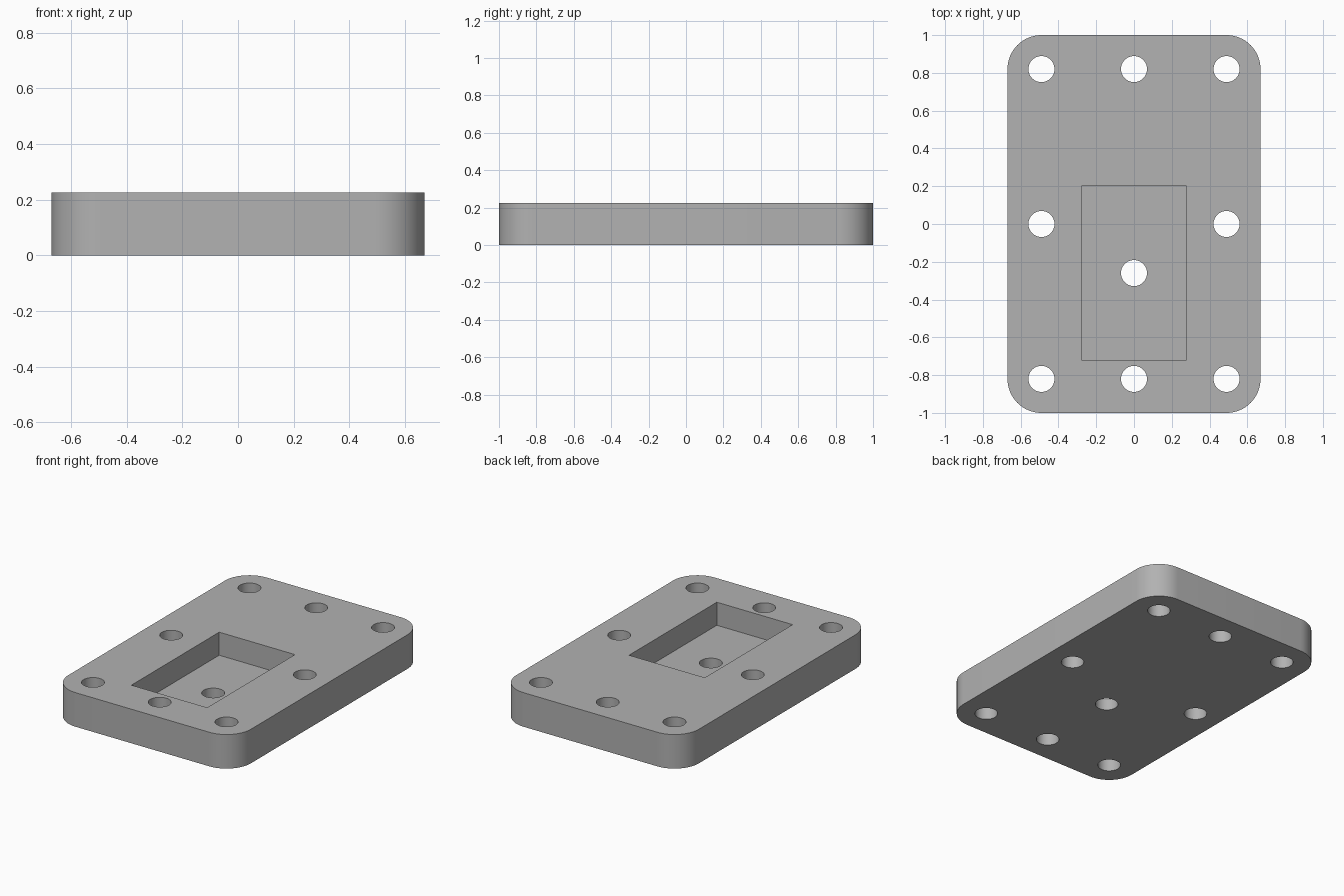
import bpy
import bmesh
import math

default = bpy.data.objects.get("Cube")
if default:
    bpy.data.objects.remove(default, do_unlink=True)

WIDTH, LENGTH, HEIGHT = 1.34, 2.0, 0.226
CORNER_RADIUS = 0.18
HOLE_RADIUS = 0.069
HOLE_X, HOLE_Y = 0.49, 0.82
POCKET_FLOOR = 0.073

# Plain grey material
grey = bpy.data.materials.new("plain_grey")
grey.use_nodes = True
colour = (0.445, 0.445, 0.445, 1.0)
grey.diffuse_color = colour
grey.node_tree.nodes["Principled BSDF"].inputs["Base Color"].default_value = colour


def add_box(name, size, centre):
    bpy.ops.mesh.primitive_cube_add(size=1, location=centre)
    box = bpy.context.object
    box.name = name
    box.scale = size
    bpy.ops.object.transform_apply(location=True, rotation=True, scale=True)
    return box


def cut(target, cutter):
    cutter.hide_render = True
    mod = target.modifiers.new("cut", "BOOLEAN")
    mod.operation = "DIFFERENCE"
    mod.solver = "EXACT"
    mod.object = cutter
    bpy.context.view_layer.objects.active = target
    bpy.ops.object.modifier_apply(modifier=mod.name)
    bpy.data.objects.remove(cutter, do_unlink=True)


# Plate with rounded upright corners
plate = add_box("mounting_plate", (WIDTH, LENGTH, HEIGHT), (0, 0, HEIGHT / 2))
bm = bmesh.new()
bm.from_mesh(plate.data)
uprights = [e for e in bm.edges if abs(e.verts[0].co.z - e.verts[1].co.z) > HEIGHT / 2]
bmesh.ops.bevel(bm, geom=uprights, offset=CORNER_RADIUS, segments=16,
                profile=0.5, affect="EDGES")
bm.to_mesh(plate.data)
bm.free()
plate.data.materials.append(grey)

# Rectangular pocket sunk into the top
pocket_top = HEIGHT + 0.1
cut(plate, add_box("pocket_cutter", (0.556, 0.92, pocket_top - POCKET_FLOOR),
                   (0, -0.26, (pocket_top + POCKET_FLOOR) / 2)))

# Bolt holes around the rim, plus one through the pocket floor
holes = [(x, y) for x in (-HOLE_X, 0, HOLE_X) for y in (-HOLE_Y, 0, HOLE_Y)
         if (x, y) != (0, 0)]
holes.append((0, -0.26))
for x, y in holes:
    bpy.ops.mesh.primitive_cylinder_add(vertices=48, radius=HOLE_RADIUS, depth=1,
                                        location=(x, y, HEIGHT / 2))
    cut(plate, bpy.context.object)

# Smooth round walls, crisp rims
bpy.ops.object.select_all(action="DESELECT")
plate.select_set(True)
bpy.context.view_layer.objects.active = plate
bpy.ops.object.shade_smooth_by_angle(angle=math.radians(30))
